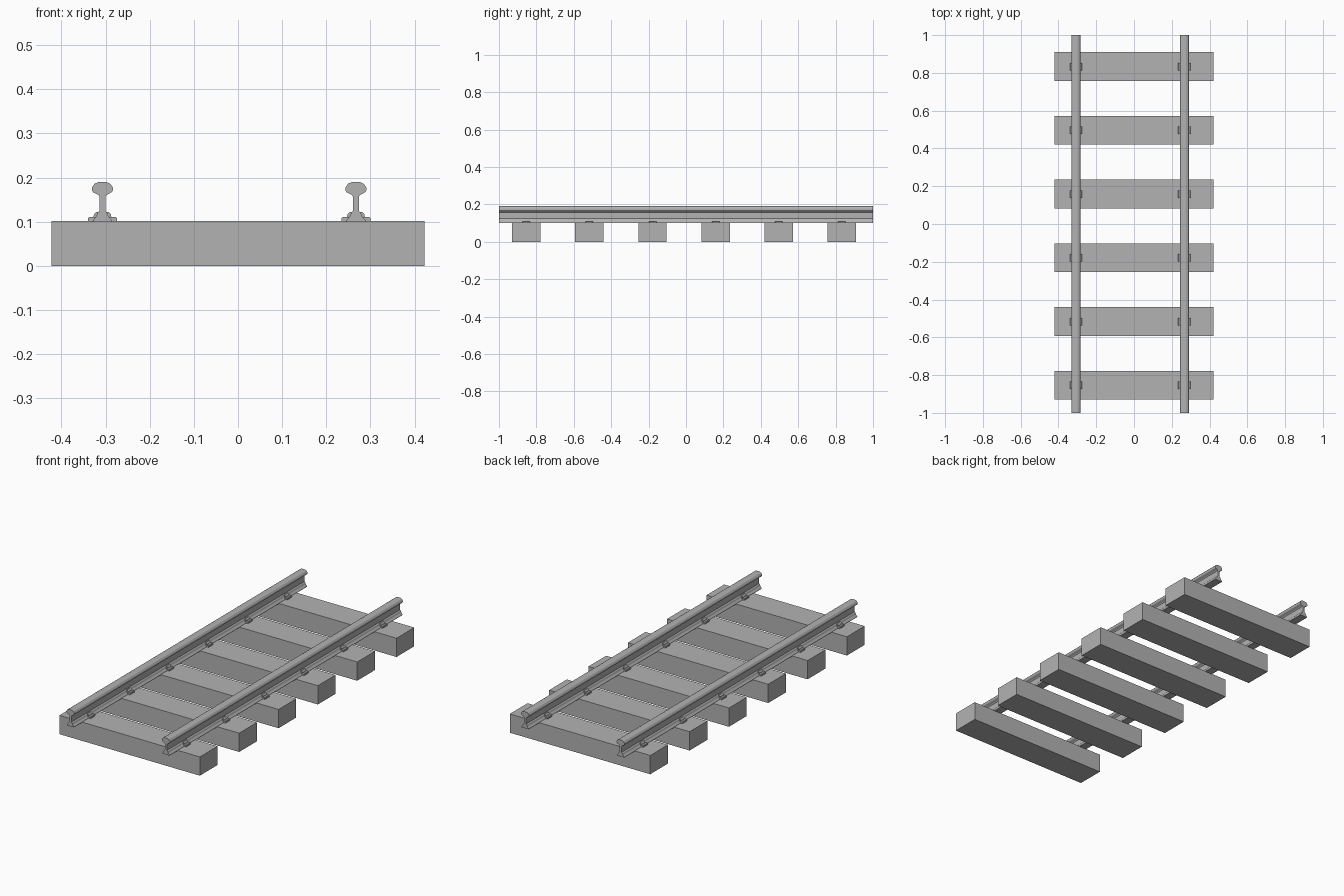
import bpy, bmesh

cube = bpy.data.objects.get("Cube")
if cube:
    bpy.data.objects.remove(cube, do_unlink=True)

GREY = (0.45, 0.45, 0.45, 1)
grey = bpy.data.materials.new("plain grey")
grey.use_nodes = True
grey.diffuse_color = GREY
grey.node_tree.nodes["Principled BSDF"].inputs["Base Color"].default_value = GREY

SLEEPER_Y = [-0.854 + i * 0.3375 for i in range(6)]
RAIL_X = {"right": -0.307, "left": 0.267}
SLEEPER_TOP = 0.102


def extrude(name, outline, start, end, place):
    """Prism from a 2D outline; place maps (u, v, depth) to a 3D point."""
    bm = bmesh.new()
    rings = [[bm.verts.new(place(u, v, d)) for u, v in outline] for d in (start, end)]
    n = len(outline)
    for i in range(n):
        j = (i + 1) % n
        bm.faces.new((rings[0][i], rings[0][j], rings[1][j], rings[1][i]))
    for ring in rings:
        bm.faces.new(ring)
    bmesh.ops.recalc_face_normals(bm, faces=bm.faces)
    mesh = bpy.data.meshes.new(name)
    bm.to_mesh(mesh)
    bm.free()
    mesh.materials.append(grey)
    obj = bpy.data.objects.new(name, mesh)
    bpy.context.collection.objects.link(obj)
    return obj


# Sleepers
for i, y in enumerate(SLEEPER_Y):
    hw, hl = 0.076, 0.422
    extrude(f"sleeper_{i + 1}", [(-hw, 0), (hw, 0), (hw, SLEEPER_TOP), (-hw, SLEEPER_TOP)],
            -hl, hl, lambda u, v, d: (d, y + u, v))

# Rails: half profile from foot to crown, mirrored
half = [(0.022, 0.1), (0.021, 0.104), (0.014, 0.112), (0.011, 0.12), (0.0065, 0.125),
        (0.0065, 0.157), (0.01, 0.161), (0.021, 0.167), (0.0235, 0.171),
        (0.0235, 0.178), (0.018, 0.186), (0.009, 0.19)]
profile = half + [(-u, v) for u, v in reversed(half)]
for side, x in RAIL_X.items():
    extrude(f"{side}_rail", profile, -1, 1, lambda u, v, d: (x + u, d, v))

# Rail clips: low plate with a raised jaw gripping the foot on both sides
plate = [(0.012, 0.1), (0.033, 0.1), (0.033, 0.108), (0.03, 0.111), (0.012, 0.111)]
jaw = [(0.009, 0.108), (0.021, 0.108), (0.019, 0.117), (0.014, 0.122), (0.009, 0.122)]
for side, x in RAIL_X.items():
    for i, y in enumerate(SLEEPER_Y):
        for s, edge in ((-1, "outer" if x < 0 else "inner"), (1, "inner" if x < 0 else "outer")):
            def put(u, v, d):
                return (x + s * u, y + d, v)
            extrude(f"{side}_{edge}_clip_plate_{i + 1}", plate, -0.02, 0.02, put)
            extrude(f"{side}_{edge}_clip_jaw_{i + 1}", jaw, -0.016, 0.016, put)
